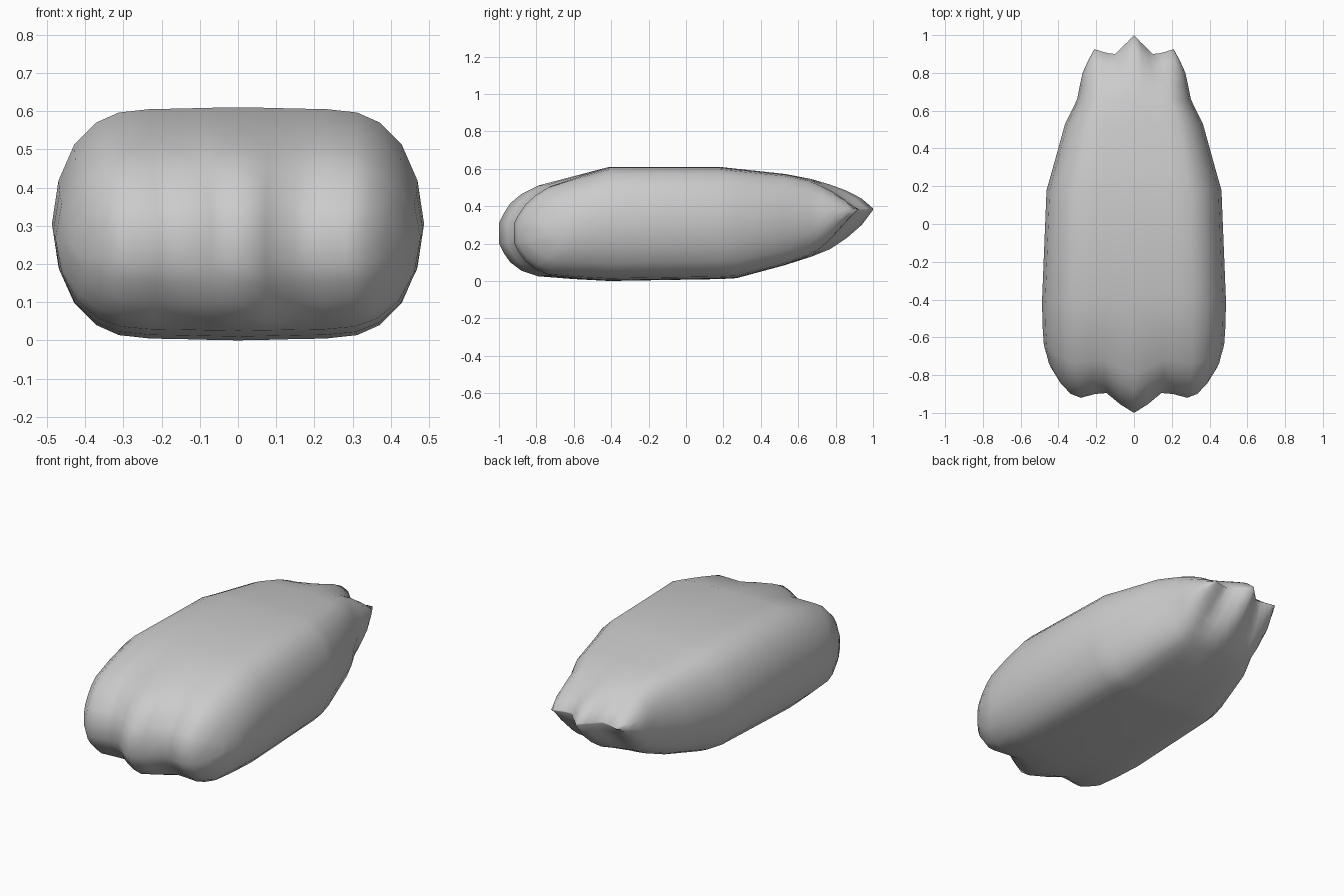
import bpy, bmesh

if "Cube" in bpy.data.objects:
    bpy.data.objects.remove(bpy.data.objects["Cube"])

# Quarter of the rounded cross-section (fraction of half width, fraction of half height)
QUARTER = [(1, 0), (.965, .37), (.88, .68), (.76, .87), (.64, .955),
           (.47, .985), (.33, .988), (.165, .995), (0, 1)]
half = QUARTER + [(-x, z) for x, z in QUARTER[-2::-1]]
RING = half + [(x, -z) for x, z in half[-2:0:-1]]
N = len(RING)

# Stations along the body: y, bottom z, top z, half width
STATIONS = [(-1, .2, .31, .44), (-.975, .15, .36, .452), (-.94, .10, .415, .46),
            (-.88, .055, .465, .472), (-.79, .025, .51, .478), (-.6, .01, .56, .484),
            (-.41, 0, .61, .487), (.18, .01, .61, .463), (.27, .015, .6, .437),
            (.53, .085, .572, .365), (.67, .13, .545, .302), (.77, .17, .515, .287),
            (.86, .23, .482, .272), (.94, .30, .44, .243), (1, .38, .388, .21)]

# How far each end is pulled in across the width (makes the three lobes)
FRONT = [(0, 0), (.165, .045), (.33, .105), (.47, .10), (.64, .08),
         (.76, .10), (.88, .155), (.965, .215), (1, .24)]
BACK = [(0, 0), (.165, .037), (.33, .07), (.47, .10), (.64, .096),
        (.76, .09), (.88, .082), (.965, .077), (1, .075)]


def sample(table, u):
    u = abs(u)
    for (a, va), (b, vb) in zip(table, table[1:]):
        if u <= b:
            return va + (vb - va) * (u - a) / (b - a)
    return table[-1][1]


def lobed_y(y, u):
    front = min(1, max(0, (-.41 - y) / .5)) ** 1.5
    back = min(1, max(0, (y - .62) / .3))
    return y + sample(FRONT, u) * front - sample(BACK, u) * back


# Lofted body
bm = bmesh.new()
rings = []
for y, lo, hi, w in STATIONS:
    mid, h = (lo + hi) / 2, (hi - lo) / 2
    rings.append([bm.verts.new((w * u, lobed_y(y, u), mid + h * v)) for u, v in RING])
for a, b in zip(rings, rings[1:]):
    for j in range(N):
        k = (j + 1) % N
        bm.faces.new((a[j], a[k], b[k], b[j]))

# End caps, strip from top edge to bottom edge so that they follow the lobes
for r in (rings[0], rings[-1]):
    for j in range(N // 2):
        loop = [r[j], r[j + 1], r[(N - j - 1) % N], r[(N - j) % N]]
        bm.faces.new(list(dict.fromkeys(loop)))
bmesh.ops.recalc_face_normals(bm, faces=bm.faces[:])
for f in bm.faces:
    f.smooth = True

mesh = bpy.data.meshes.new("lobed_body")
bm.to_mesh(mesh)
bm.free()
body = bpy.data.objects.new("lobed_body", mesh)
bpy.context.collection.objects.link(body)
